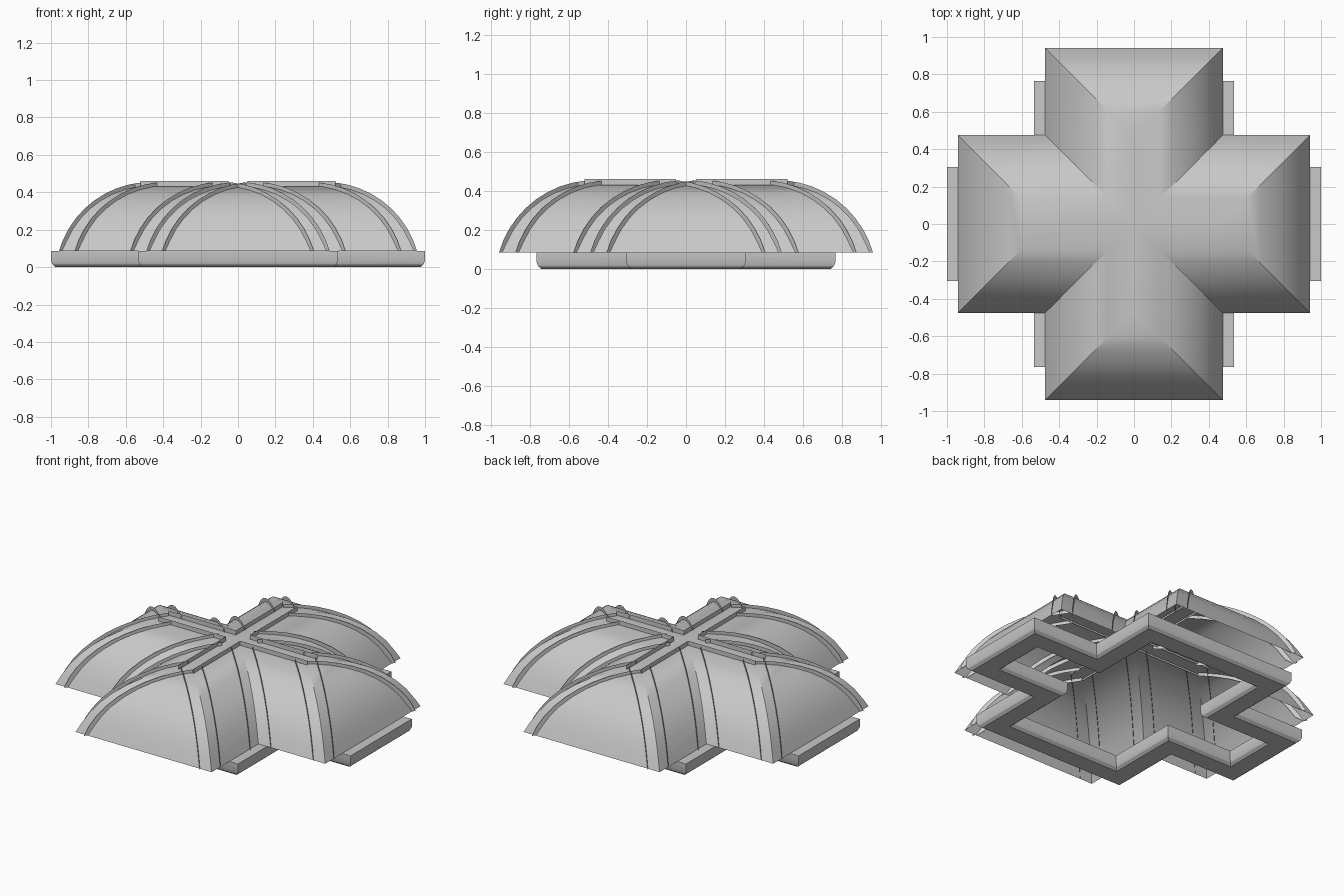
import bpy
import bmesh
import math
from mathutils import Matrix

cube = bpy.data.objects.get("Cube")
if cube:
    bpy.data.objects.remove(cube, do_unlink=True)

stone = bpy.data.materials.new("pale_grey")
stone.use_nodes = True
GREY = (0.58, 0.58, 0.58, 1)
stone.diffuse_color = GREY
stone.node_tree.nodes["Principled BSDF"].inputs["Base Color"].default_value = GREY

EAVE = 0.085      # height of the roof's lower edge
RIDGE = 0.467     # length of each ridge from the centre
RUN = 0.475       # horizontal run of the curved slope
RADIUS = 0.49     # radius of the slope's arc
CENTRE_Z = -0.055
LIP = 0.02        # height of the ribs above the slope
HALF_RIB = 0.0425
STEPS = 9


def arc_z(u, radius):
    return max(EAVE, CENTRE_Z + math.sqrt(max(0, radius * radius - u * u)))


def steps_to(limit, start=0.0):
    """Runs along the slope, spaced evenly by angle."""
    a = math.asin(start / limit)
    top = math.pi / 2
    reach = math.asin(0.96)
    return [limit * math.sin(a + (reach - a) * i / STEPS) / math.sin(reach)
            if start == 0 else
            start + (limit - start) * math.sin(top * 0.85 * i / STEPS) / math.sin(top * 0.85)
            for i in range(STEPS + 1)]


def strip(bm, rows):
    """Join rows of points into a sheet of quads."""
    grid = [[bm.verts.new(p) for p in row] for row in rows]
    for low, high in zip(grid, grid[1:]):
        for i in range(len(low) - 1):
            bm.faces.new((low[i], low[i + 1], high[i + 1], high[i]))


def finish(bm, name, turns=1, normals=False):
    """Repeat around the centre, weld and make the object."""
    source = bm.verts[:] + bm.edges[:] + bm.faces[:]
    for k in range(1, turns):
        copy = bmesh.ops.duplicate(bm, geom=source)["geom"]
        bmesh.ops.rotate(bm, matrix=Matrix.Rotation(k * math.pi / 2, 3, "Z"),
                         verts=[v for v in copy if isinstance(v, bmesh.types.BMVert)])
    bmesh.ops.remove_doubles(bm, verts=bm.verts, dist=0.0005)
    if normals:
        bmesh.ops.recalc_face_normals(bm, faces=bm.faces)
    mesh = bpy.data.meshes.new(name)
    bm.to_mesh(mesh)
    bm.free()
    mesh.materials.append(stone)
    obj = bpy.data.objects.new(name, mesh)
    bpy.context.collection.objects.link(obj)
    bpy.ops.object.select_all(action="DESELECT")
    obj.select_set(True)
    bpy.context.view_layer.objects.active = obj
    bpy.ops.object.shade_smooth_by_angle(angle=math.radians(25))
    return obj


# Curved cross-shaped roof: one arm, turned four times
bm = bmesh.new()
rows = []
for u in steps_to(RUN):
    z = arc_z(u, RADIUS)
    rows.append([(u, -u, z), (RIDGE + u, -u, z), (RIDGE + u, u, z), (u, u, z)])
strip(bm, [list(reversed(r)) for r in rows])
finish(bm, "roof_shell", 4)


# Open ribs: pairs of thin upright walls following the slopes
def rib_wall(bm, place, start):
    outer = RADIUS + LIP
    rows = []
    for u in steps_to(0.49, start):
        x, y = place(u)
        rows.append([(x, y, arc_z(u, RADIUS - LIP)), (x, y, arc_z(u, outer))])
    strip(bm, rows)


bm = bmesh.new()
for side in (1, -1):
    # Both walls of the hip, one on the end slope and one on the side slope
    rib_wall(bm, lambda u: (RIDGE + u, side * (u - 2 * HALF_RIB)), 0.045)
    rib_wall(bm, lambda u: (RIDGE + u - 2 * HALF_RIB, side * u), 0.045)
finish(bm, "hip_ribs", 4)

bm = bmesh.new()
for side in (1, -1):
    rib_wall(bm, lambda u: (u + 2 * HALF_RIB, side * u), 0.03)
finish(bm, "valley_ribs", 4)

bm = bmesh.new()
for side in (1, -1):
    y = side * 0.05
    strip(bm, [[(x, y, 0.42), (x, y, 0.46)] for x in (0.05, 0.52)])
finish(bm, "ridge_ribs", 4)


# Hollow cross-shaped base with rounded lower edges
def cross(inset, z):
    """Outline of the base cross, moved inwards by the inset."""
    ax, ay = 1 - inset, 0.305 - inset
    bx, by = 0.535 - inset, 0.765 - inset
    quarter = [(ax, ay), (bx, ay), (bx, by)]
    loop = []
    for sx, sy in ((1, 1), (-1, 1), (-1, -1), (1, -1)):
        part = quarter if sx * sy > 0 else quarter[::-1]
        loop += [(sx * x, sy * y, z) for x, y in part]
    return loop + loop[:1]


WIDTH = 0.16
outer_side = [(0, EAVE), (0, 0.035), (0.008, 0.014), (0.025, 0)]
inner_side = [(WIDTH - d, z) for d, z in reversed(outer_side)]
profile = outer_side + inner_side + outer_side[:1]
bm = bmesh.new()
strip(bm, [cross(d, z) for d, z in profile])
finish(bm, "base_frame", normals=True)
